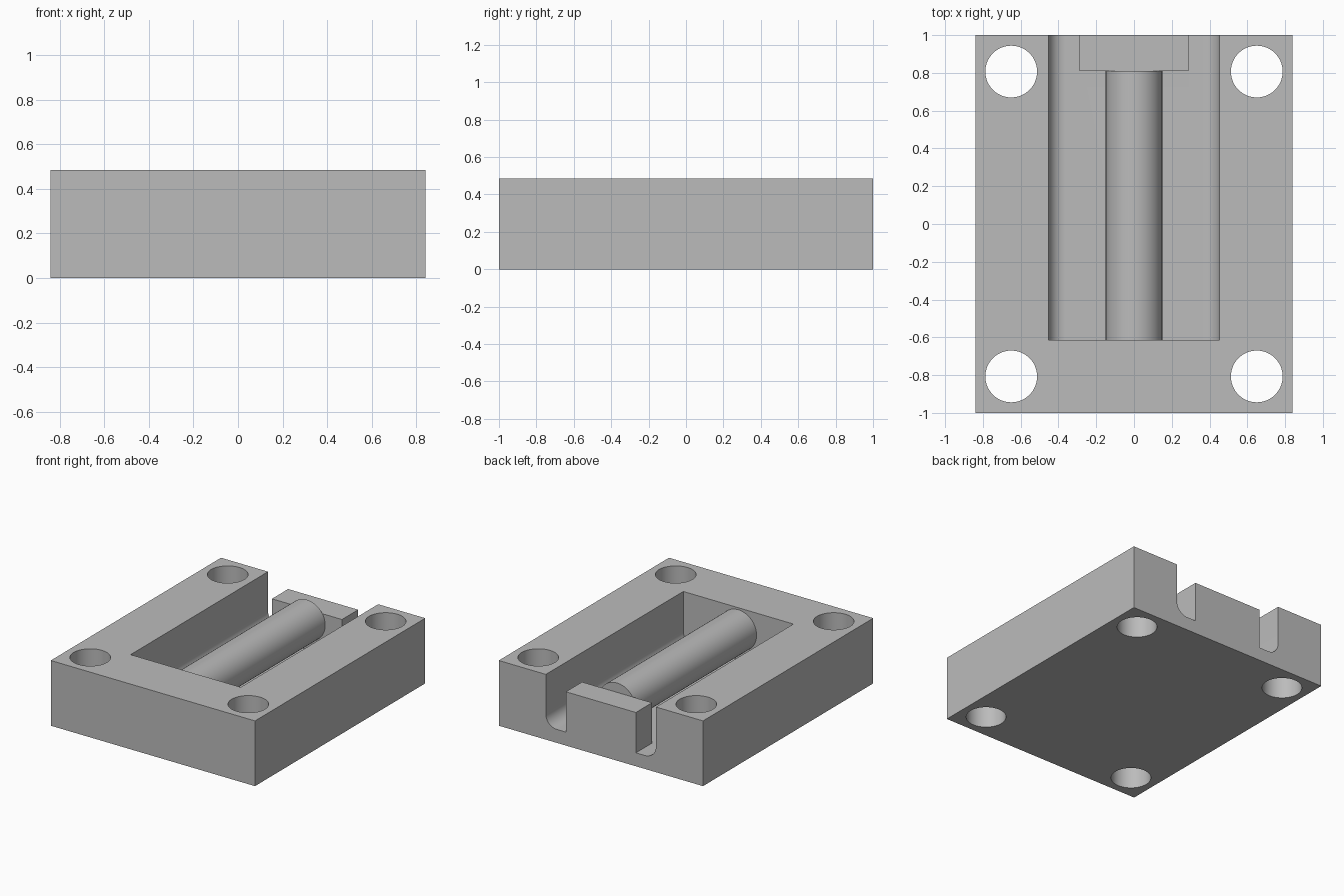
import bpy, bmesh, math

cube = bpy.data.objects.get("Cube")
if cube:
    bpy.data.objects.remove(cube, do_unlink=True)

WIDTH, LENGTH, HEIGHT = 1.68, 2.0, 0.485
FLOOR, SLOT_FRONT, LEDGE_FRONT = 0.10, -0.615, 0.81

grey = bpy.data.materials.new("plain_grey")
grey.use_nodes = True
colour = (0.5, 0.5, 0.5, 1)
grey.diffuse_color = colour
grey.node_tree.nodes["Principled BSDF"].inputs["Base Color"].default_value = colour


def finish(obj, name):
    obj.name = name
    obj.data.materials.clear()
    obj.data.materials.append(grey)
    return obj


def box(name, low, high):
    mid = [(a + b) / 2 for a, b in zip(low, high)]
    bpy.ops.mesh.primitive_cube_add(size=1, location=mid)
    obj = bpy.context.object
    obj.scale = [b - a for a, b in zip(low, high)]
    bpy.ops.object.transform_apply(location=True, rotation=True, scale=True)
    return finish(obj, name)


def cylinder(name, radius, depth, location, rotation=(0, 0, 0)):
    bpy.ops.mesh.primitive_cylinder_add(vertices=64, radius=radius, depth=depth,
                                        location=location, rotation=rotation)
    bpy.ops.object.transform_apply(location=True, rotation=True, scale=True)
    return finish(bpy.context.object, name)


def slot_cutter(half, radius, y0, y1):
    """U-shaped profile with rounded lower corners, extruded along y."""
    points = [(half, HEIGHT + 0.1)]
    for side, start in ((1, 0), (-1, 90)):
        for i in range(13):
            a = math.radians(start + 90 * i / 12)
            points.append((side * (half - radius) + radius * math.cos(a),
                           FLOOR + radius - radius * math.sin(a)))
    points.append((-half, HEIGHT + 0.1))
    bm = bmesh.new()
    face = bm.faces.new([bm.verts.new((x, y0, z)) for x, z in points])
    moved = bmesh.ops.extrude_face_region(bm, geom=[face])["geom"]
    verts = [v for v in moved if isinstance(v, bmesh.types.BMVert)]
    bmesh.ops.translate(bm, verts=verts, vec=(0, y1 - y0, 0))
    bmesh.ops.recalc_face_normals(bm, faces=bm.faces)
    mesh = bpy.data.meshes.new("slot_cutter")
    bm.to_mesh(mesh)
    bm.free()
    obj = bpy.data.objects.new("slot_cutter", mesh)
    bpy.context.collection.objects.link(obj)
    return finish(obj, "slot_cutter")


def combine(target, tool, operation):
    mod = target.modifiers.new(tool.name, "BOOLEAN")
    mod.operation, mod.solver, mod.object = operation, "EXACT", tool
    tool.hide_render = True
    bpy.context.view_layer.objects.active = target
    bpy.ops.object.modifier_apply(modifier=mod.name)
    bpy.data.objects.remove(tool, do_unlink=True)


# Block with an open-backed channel
block = box("block", (-WIDTH / 2, -LENGTH / 2, 0), (WIDTH / 2, LENGTH / 2, HEIGHT))
combine(block, slot_cutter(0.453, 0.09, SLOT_FRONT, LENGTH / 2 + 0.1), "DIFFERENCE")

# Bolt holes in the four corners
for x in (-0.65, 0.65):
    for y in (-0.807, 0.807):
        combine(block, cylinder("bolt_hole", 0.137, 2, (x, y, 0)), "DIFFERENCE")

# Upright ledge closing the middle of the channel's back
ledge = box("back_ledge", (-0.288, LEDGE_FRONT, FLOOR - 0.05), (0.288, LENGTH / 2, 0.40))
combine(block, ledge, "UNION")

# Rod spanning the channel from the front wall to the ledge
rod = cylinder("rod", 0.15, LEDGE_FRONT - SLOT_FRONT,
               (0, (LEDGE_FRONT + SLOT_FRONT) / 2, 0.32), (math.pi / 2, 0, 0))

for obj in (block, rod):
    bpy.ops.object.select_all(action="DESELECT")
    obj.select_set(True)
    bpy.context.view_layer.objects.active = obj
    bpy.ops.object.shade_smooth_by_angle(angle=math.radians(30))
